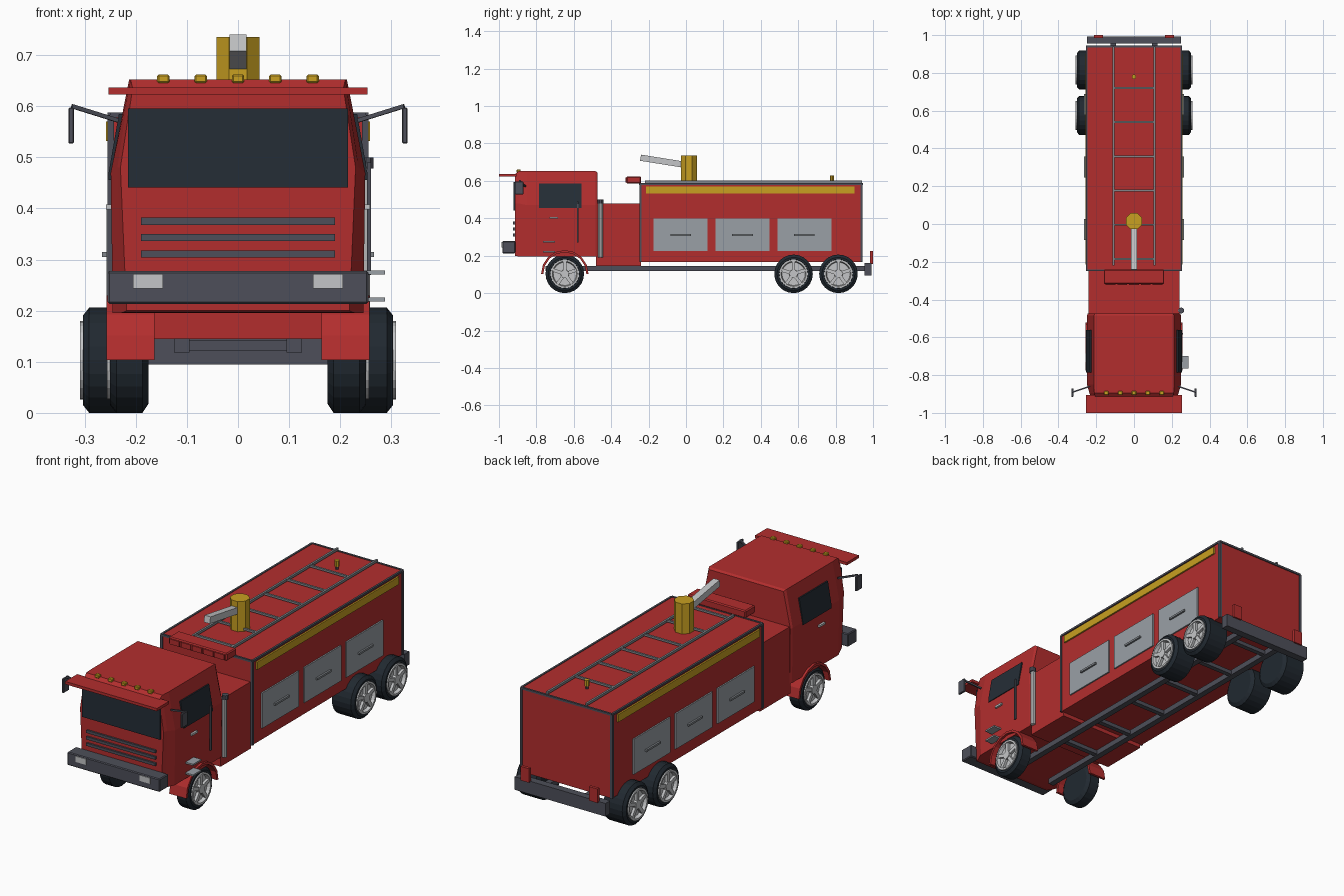
import bpy, bmesh, math
from mathutils import Vector

cube = bpy.data.objects.get("Cube")
if cube:
    bpy.data.objects.remove(cube, do_unlink=True)


def material(name, r, g, b):
    m = bpy.data.materials.new(name)
    m.use_nodes = True
    m.diffuse_color = (r, g, b, 1)
    for node in m.node_tree.nodes:
        if node.type == 'BSDF_PRINCIPLED':
            node.inputs["Base Color"].default_value = (r, g, b, 1)
    return m


RED = material("red paint", .45, .027, .027)
GLASS = material("dark glass", .018, .027, .037)
RUBBER = material("tyre rubber", .015, .022, .03)
DARK = material("dark grey metal", .075, .078, .1)
MID = material("grey metal", .22, .24, .26)
PANEL = material("panel grey", .32, .35, .38)
SILVER = material("light silver", .55, .56, .57)
YELLOW = material("yellow", .58, .35, .015)


def loft(name, rings, mat):
    """Skin a list of equal-length point rings and cap both ends."""
    bm = bmesh.new()
    rows = [[bm.verts.new(p) for p in ring] for ring in rings]
    n = len(rows[0])
    for a, b in zip(rows, rows[1:]):
        for i in range(n):
            j = (i + 1) % n
            bm.faces.new((a[i], a[j], b[j], b[i]))
    bm.faces.new(rows[0])
    bm.faces.new(rows[-1])
    bmesh.ops.recalc_face_normals(bm, faces=bm.faces)
    me = bpy.data.meshes.new(name)
    bm.to_mesh(me)
    bm.free()
    me.materials.append(mat)
    ob = bpy.data.objects.new(name, me)
    bpy.context.collection.objects.link(ob)
    return ob


def box(name, xs, ys, zs, mat, bevel=0):
    rings = [[(xs[0], y, zs[0]), (xs[1], y, zs[0]), (xs[1], y, zs[1]), (xs[0], y, zs[1])] for y in ys]
    ob = loft(name, rings, mat)
    if bevel:
        mod = ob.modifiers.new("bevel", 'BEVEL')
        mod.width = bevel
        mod.segments = 1
    return ob


def rod(name, p, q, half, mat, n=4):
    """Bar from p to q; square when n is 4, otherwise round."""
    p, q = Vector(p), Vector(q)
    rot = (q - p).to_track_quat('Z', 'Y')
    r = half * math.sqrt(2) if n == 4 else half
    ring = [rot @ Vector((r * math.cos(a), r * math.sin(a), 0))
            for a in [math.tau * (i + .5) / n for i in range(n)]]
    return loft(name, [[c + v for v in ring] for c in (p, q)], mat)


def lathe_x(name, s, y, z, profile, mat, n=24):
    """Turn (x, radius) pairs about an axis along x."""
    return loft(name, [[(s * x, y + r * math.cos(math.tau * i / n), z + r * math.sin(math.tau * i / n))
                        for i in range(n)] for x, r in profile], mat)


def section(y, pts):
    return [(x, y, z) for x, z in pts] + [(-x, y, z) for x, z in reversed(pts)]


# Tank body with trimmed edges
box("body", (-.25, .25), (-.245, .94), (.165, .585), RED)
for y in (-.245, .94):
    rod("body_top_trim", (-.25, y, .583), (.25, y, .583), .005, DARK)
box("connecting_section", (-.24, .24), (-.48, -.24), (.145, .478), RED)

# Cab lofted from front to back
loft("cab", [
    section(-.915, [(.218, .2), (.23, .48), (.206, .635)]),
    section(-.895, [(.226, .196), (.236, .48), (.21, .652)]),
    section(-.85, [(.245, .195), (.249, .47), (.213, .652)]),
    section(-.485, [(.245, .195), (.249, .47), (.213, .652)]),
    section(-.473, [(.24, .195), (.244, .47), (.206, .645)])], RED)
box("sun_visor", (-.253, .253), (-1, -.905), (.623, .637), RED)
box("windscreen", (-.215, .215), (-.922, -.914), (.441, .595), GLASS)
for z in (.311, .343, .375):
    box("grille_slat", (-.19, .19), (-.924, -.91), (z - .007, z + .007), DARK)
box("front_bumper", (-.255, .255), (-.982, -.912), (.213, .278), DARK, .004)
for i in range(-2, 3):
    box("roof_marker_light", (i * .073 - .012, i * .073 + .012), (-.905, -.885), (.645, .662), YELLOW, .003)

# Chassis
for k in range(6):
    y = -.4 + k * .25
    box("cross_member", (-.11, .11), (y - .012, y + .012), (.122, .142), DARK)
box("rear_bumper", (-.25, .25), (.955, .992), (.095, .16), DARK)

# Paired parts
for s in (1, -1):
    box("chassis_rail", (s * .095, s * .125), (-.75, .96), (.118, .146), DARK)
    rod("body_side_trim", (s * .25, -.245, .583), (s * .25, .94, .583), .005, DARK)
    for y in (-.243, .938):
        rod("body_corner_trim", (s * .249, y, .165), (s * .249, y, .583), .006, DARK)
    box("side_stripe", (s * .249, s * .258), (-.215, .9), (.532, .57), YELLOW)
    for k in range(3):
        y = -.174 + k * .331
        box("locker_door", (s * .249, s * .257), (y, y + .289), (.224, .4), PANEL)
        box("locker_handle", (s * .256, s * .266), (y + .09, y + .2), (.305, .315), MID)

    # Cab side fittings
    loft("side_window", [[(s * (x + d), y, z) for y, x, z in (
        (-.785, .249, .456), (-.56, .249, .456), (-.56, .249, .47), (-.56, .229, .585),
        (-.785, .229, .585), (-.785, .249, .47))] for d in (-.004, .004)], GLASS)
    box("door_handle", (s * .245, s * .258), (-.73, -.685), (.398, .408), SILVER)
    rod("mirror_arm", (s * .235, -.86, .572), (s * .325, -.89, .6), .004, DARK)
    box("mirror", (s * .321, s * .332), (-.915, -.87), (.527, .597), DARK, .002)
    box("headlight", (s * .147, s * .205), (-.986, -.97), (.243, .272), SILVER)
    box("rear_reflector", (s * .165, s * .212), (.985, 1), (.155, .225), RED)

    # Mudguard arch over the front wheel
    arch = []
    for i in range(9):
        a = math.pi * i / 8
        arch.append([(s * x, -.648 + r * math.cos(a), .103 + r * math.sin(a))
                     for x, r in ((.163, .115), (.257, .115), (.257, .127), (.163, .127))])
    loft("front_mudguard", arch, RED)

    # Wheels: narrow at the front, wide at the back
    for y, outer in ((-.648, .25), (.575, .303), (.815, .303)):
        lathe_x("tyre", s, y, .103, [(.175, .085), (.187, .103), (outer - .012, .103),
                                     (outer, .088), (outer, .078), (outer - .02, .076)], RUBBER)
        lathe_x("rim", s, y, .103, [(outer - .025, .077), (outer + .006, .077),
                                    (outer + .006, .067), (outer - .01, .062)], SILVER)
        lathe_x("hub", s, y, .103, [(outer - .012, .024), (outer + .006, .022)], SILVER, 10)
        for k in range(5):
            a = math.pi / 2 + math.tau * k / 5
            c, d = math.cos(a), math.sin(a)
            rod("rim_spoke", (s * (outer - .006), y + .01 * c, .103 + .01 * d),
                (s * (outer - .006), y + .07 * c, .103 + .07 * d), .009, SILVER)

    # Roof ladder rails
    box("ladder_rail", (s * .103, s * .113), (-.22, .94), (.59, .602), MID)

for k in range(6):
    rod("ladder_rung", (-.108, -.185 + k * .181, .596), (.108, -.185 + k * .181, .596), .005, MID)

# Parts on the left side only
rod("exhaust_pipe", (.246, -.458, .19), (.246, -.458, .485), .013, SILVER, 10)
rod("exhaust_cap", (.25, -.458, .478), (.25, -.458, .5), .016, DARK, 10)
rod("grab_rail", (.256, -.58, .27), (.256, -.58, .49), .004, DARK)
for z in (.222, .275):
    box("cab_step", (.24, .288), (-.765, -.7), (z - .004, z + .004), PANEL)

# Warning light bar in front of the body roof
box("light_bar", (-.16, .16), (-.318, -.24), (.586, .624), RED, .005)
for i in range(-2, 3):
    box("light_bar_lens", (i * .062 - .026, i * .062 + .026), (-.324, -.316), (.592, .618), RED)

# Water cannon and rear beacon
rod("cannon_base", (0, .015, .585), (0, .015, .735), .046, YELLOW, 8)
rod("cannon_barrel", (0, 0, .685), (0, -.243, .724), .0165, SILVER)
rod("beacon_stem", (0, .78, .58), (0, .78, .605), .007, DARK, 8)
rod("beacon", (0, .78, .6), (0, .78, .63), .012, YELLOW, 8)
